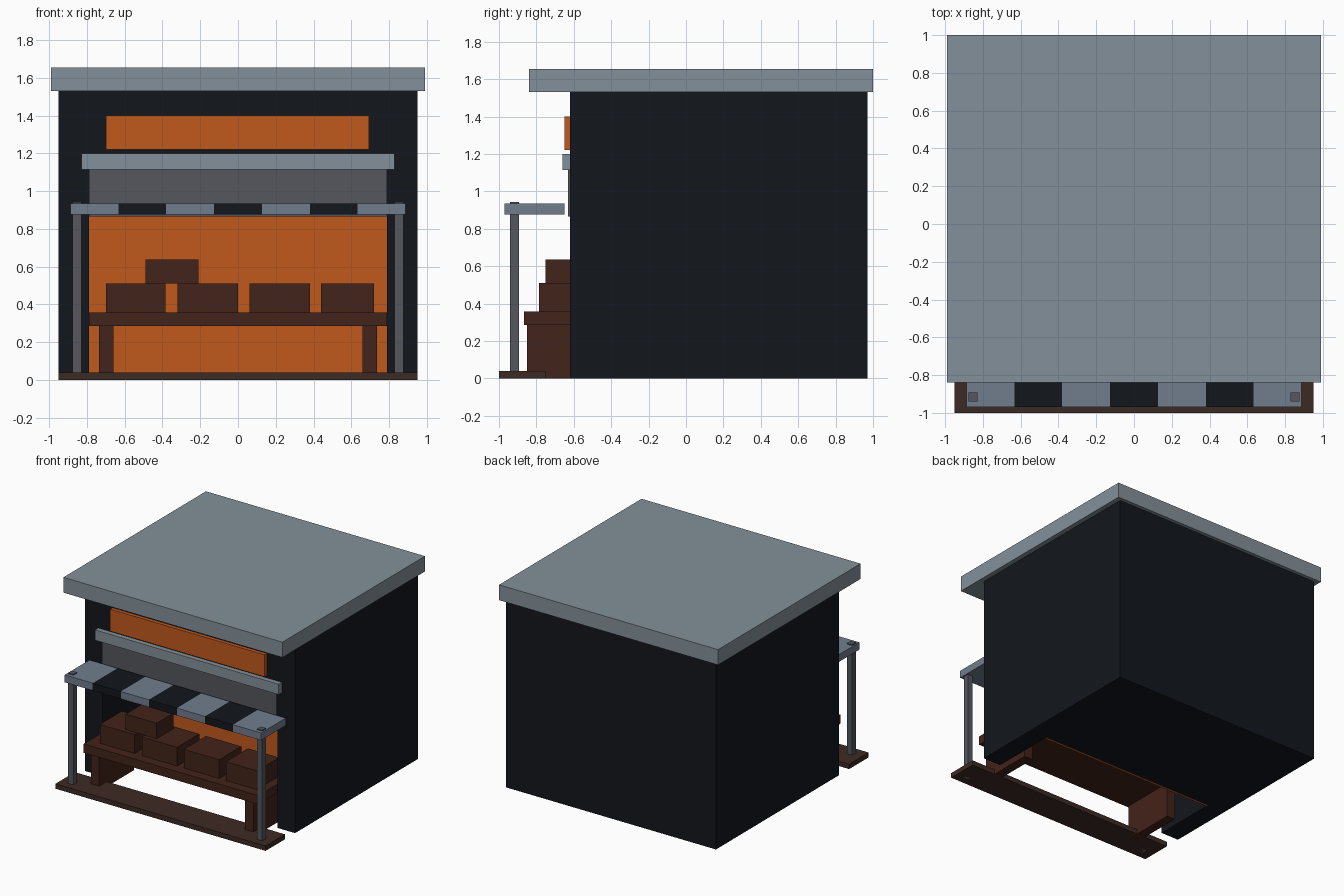
import bpy

if "Cube" in bpy.data.objects:
    bpy.data.objects.remove(bpy.data.objects["Cube"])


def material(name, rgb):
    m = bpy.data.materials.new(name)
    m.diffuse_color = (*rgb, 1)
    m.use_nodes = True
    m.node_tree.nodes["Principled BSDF"].inputs["Base Color"].default_value = m.diffuse_color
    return m


DARK = material("dark_wall", (0.006, 0.008, 0.012))
ROOF = material("roof_grey", (0.23, 0.28, 0.32))
ORANGE = material("orange", (0.53, 0.10, 0.012))
STEEL = material("steel", (0.09, 0.095, 0.11))
CLOTH = material("awning_grey", (0.165, 0.205, 0.27))
WOOD = material("wood", (0.055, 0.017, 0.010))
PLANK = material("plank", (0.047, 0.023, 0.018))


def box(name, x, y, z, mat=None):
    """Axis-aligned box from (min, max) ranges."""
    bpy.ops.mesh.primitive_cube_add(size=1, location=[(a + b) / 2 for a, b in (x, y, z)])
    ob = bpy.context.object
    ob.name = name
    ob.scale = [b - a for a, b in (x, y, z)]
    bpy.ops.object.transform_apply(location=False, rotation=False, scale=True)
    if mat:
        ob.data.materials.append(mat)
    return ob


# Building with an open serving recess in the front
body = box("building", (-0.95, 0.95), (-0.62, 0.97), (0, 1.53), DARK)
cutter = box("recess_cutter", (-0.79, 0.79), (-0.8, -0.08), (-0.2, 1.12), DARK)
cutter.hide_render = True
cut = body.modifiers.new("recess", 'BOOLEAN')
cut.operation = 'DIFFERENCE'
cut.solver = 'EXACT'
cut.object = cutter
bpy.context.view_layer.objects.active = body
bpy.ops.object.modifier_apply(modifier=cut.name)
bpy.data.objects.remove(cutter)

box("roof", (-0.99, 0.99), (-0.84, 1.0), (1.53, 1.655), ROOF)
box("recess_back_panel", (-0.79, 0.79), (-0.10, -0.08), (0, 1.12), ORANGE)

# Front fittings: sign board, shutter and its housing
box("sign_board", (-0.70, 0.695), (-0.65, -0.615), (1.22, 1.40), ORANGE)
box("shutter_housing", (-0.83, 0.83), (-0.66, -0.615), (1.115, 1.20), ROOF)
box("shutter", (-0.79, 0.79), (-0.63, -0.605), (0.865, 1.12), STEEL)

# Striped awning on two poles
width = 1.775 / 7
for i in range(7):
    x0 = -0.8875 + i * width
    box(f"awning_stripe_{i + 1}", (x0, x0 + width), (-0.97, -0.65), (0.875, 0.935),
        DARK if i % 2 else CLOTH)
for side, s in (("left", -1), ("right", 1)):
    xs = sorted((s * 0.83, s * 0.877))
    box(f"awning_pole_{side}", xs, (-0.94, -0.892), (0, 0.943), STEEL)
    # Counter legs
    xs = sorted((s * 0.66, s * 0.735))
    box(f"counter_leg_{side}", xs, (-0.85, -0.40), (0, 0.285), WOOD)

# Step plank and counter
box("step_plank", (-0.95, 0.95), (-1.0, -0.75), (0, 0.04), PLANK)
box("counter_top", (-0.79, 0.79), (-0.865, -0.39), (0.285, 0.357), WOOD)

# Crates on the counter
for i, (a, b) in enumerate([(-0.70, -0.385), (-0.32, 0), (0.06, 0.38), (0.44, 0.72)]):
    box(f"crate_{i + 1}", (a, b), (-0.785, -0.50), (0.357, 0.51), WOOD)
box("stacked_crate", (-0.49, -0.21), (-0.75, -0.53), (0.51, 0.637), WOOD)
